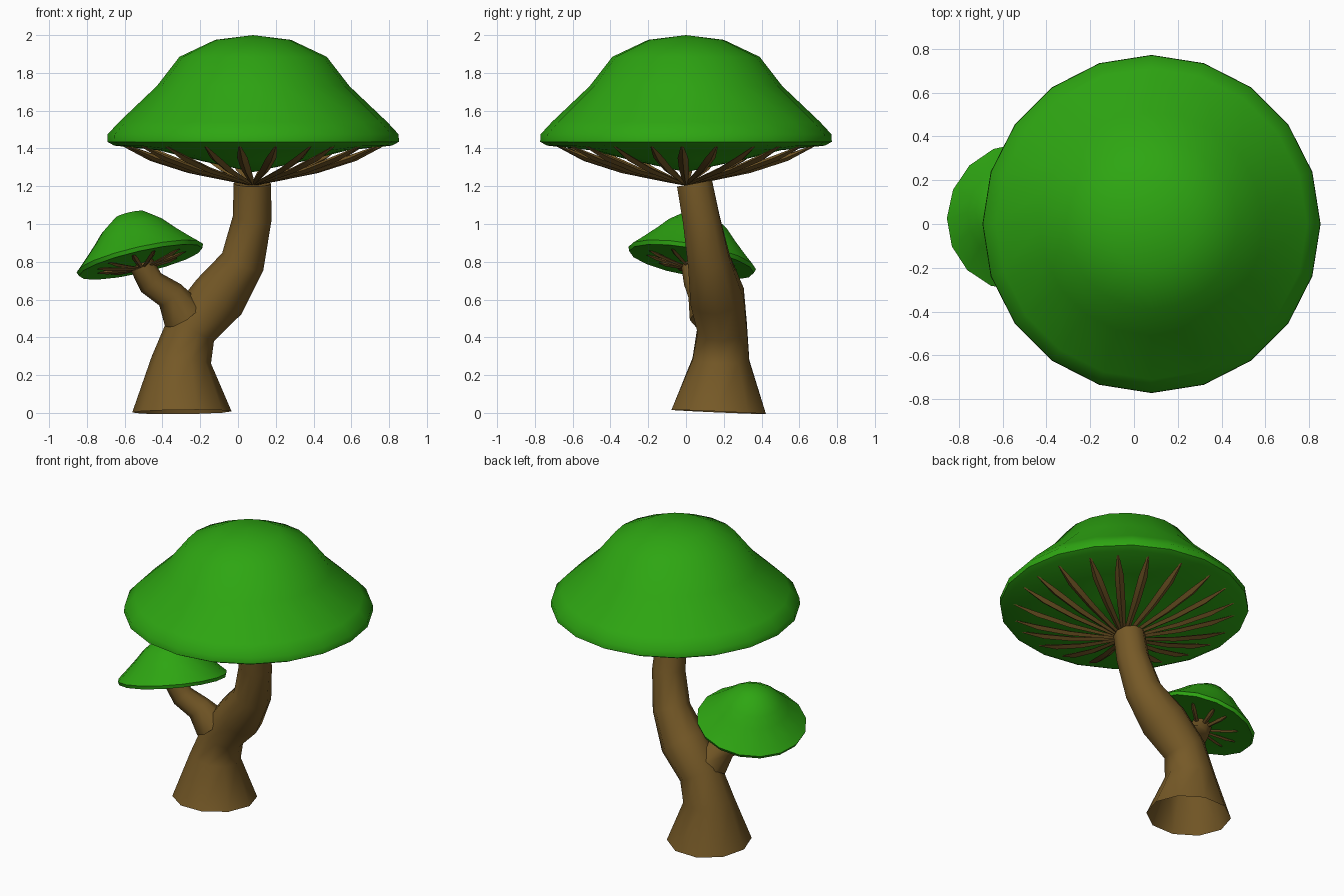
import bpy, bmesh, math, random
from mathutils import Vector, Matrix

if "Cube" in bpy.data.objects:
    bpy.data.objects.remove(bpy.data.objects["Cube"])

random.seed(4)

def material(name, color):
    m = bpy.data.materials.new(name)
    m.diffuse_color = color
    m.use_nodes = True
    m.node_tree.nodes["Principled BSDF"].inputs["Base Color"].default_value = m.diffuse_color
    return m

GREEN = material("cap_green", (0.027, 0.38, 0.006, 1))
BROWN = material("stem_brown", (0.18, 0.10, 0.02, 1))

def finish(bm, name, mat, matrix=Matrix(), angle=50):
    bmesh.ops.recalc_face_normals(bm, faces=bm.faces)
    me = bpy.data.meshes.new(name)
    bm.to_mesh(me)
    bm.free()
    me.transform(matrix)
    me.materials.append(mat)
    ob = bpy.data.objects.new(name, me)
    bpy.context.collection.objects.link(ob)
    bpy.ops.object.select_all(action='DESELECT')
    bpy.context.view_layer.objects.active = ob
    ob.select_set(True)
    bpy.ops.object.shade_smooth_by_angle(angle=math.radians(angle))
    return ob

def tube(bm, path, ref, sides, cap_start=True, flat=1.0):
    """Tapered tube along (point, radius) pairs; flat squashes the thickness."""
    pts = [Vector(p) for p, r in path]
    rings = []
    for i, (p, r) in enumerate(path):
        t = (pts[min(i + 1, len(pts) - 1)] - pts[max(i - 1, 0)]).normalized()
        a = Vector(ref).cross(t).normalized()
        b = t.cross(a)
        rings.append([bm.verts.new(pts[i] + r * (a * math.cos(k) + b * flat * math.sin(k)))
                      for k in (2 * math.pi * j / sides for j in range(sides))])
    for lo, hi in zip(rings, rings[1:]):
        for j in range(sides):
            n = (j + 1) % sides
            bm.faces.new((lo[j], lo[n], hi[n], hi[j]))
    bm.faces.new(rings[-1])
    if cap_start:
        bm.faces.new(rings[0])

def lathe(name, profile, sides, matrix):
    """Closed cap turned around z from an (r, z) profile."""
    bm = bmesh.new()
    vs = [bm.verts.new((r, 0, z)) for r, z in profile]
    es = [bm.edges.new(e) for e in zip(vs, vs[1:])]
    bmesh.ops.spin(bm, geom=vs + es, cent=(0, 0, 0), axis=(0, 0, 1),
                   angle=2 * math.pi, steps=sides, use_merge=True)
    bmesh.ops.remove_doubles(bm, verts=bm.verts, dist=0.0005)
    return finish(bm, name, GREEN, matrix)

def gills(name, count, profile, matrix):
    """Ring of arched ribs from (r, z, half width) points."""
    bm = bmesh.new()
    for i in range(count):
        a = 2 * math.pi * (i + random.uniform(-0.2, 0.2)) / count
        path = [((r * math.cos(a), r * math.sin(a), z), w) for r, z, w in profile]
        tube(bm, path, (0, 0, 1), 4, flat=0.6)
    return finish(bm, name, BROWN, matrix, 30)

# Main trunk, open at the foot
bm = bmesh.new()
tube(bm, [((-0.297, 0.173, 0.005), 0.263), ((-0.30, 0.185, 0.28), 0.158),
          ((-0.245, 0.192, 0.45), 0.137), ((-0.10, 0.165, 0.615), 0.15),
          ((0.025, 0.122, 0.80), 0.118), ((0.075, 0.08, 1.03), 0.103),
          ((0.076, 0.045, 1.215), 0.099)], (0, 1, 0), 10, cap_start=False)
finish(bm, "trunk", BROWN)

# Side branch
bm = bmesh.new()
tube(bm, [((-0.29, 0.13, 0.52), 0.115), ((-0.36, 0.09, 0.625), 0.08),
          ((-0.46, 0.06, 0.69), 0.072), ((-0.51, 0.04, 0.785), 0.066)], (0, 1, 0), 8)
finish(bm, "branch", BROWN)

# Large cap and its gills
big = Matrix.Translation((0.08, 0, 0))
lathe("large_cap", [(0, 2.0), (0.20, 1.975), (0.39, 1.885), (0.51, 1.73), (0.71, 1.54),
                    (0.77, 1.475), (0.772, 1.435), (0.735, 1.415), (0.5, 1.39),
                    (0.28, 1.335), (0, 1.275)], 20, big)
gills("large_gills", 22, [(0.02, 1.215, 0.015), (0.12, 1.235, 0.017), (0.34, 1.285, 0.026),
                          (0.54, 1.35, 0.028), (0.69, 1.415, 0.006)], big)

# Small tilted cap and its gills
tilt = Vector((0, 0, 1)).rotation_difference(Vector((-0.23, 0.18, 1))).to_matrix().to_4x4()
small = Matrix.Translation((-0.52, 0.033, 0.82)) @ tilt
lathe("small_cap", [(0, 0.248), (0.08, 0.238), (0.17, 0.172), (0.22, 0.118), (0.31, 0.03),
                    (0.343, 0.0), (0.335, -0.022), (0.2, -0.018), (0, -0.02)], 16, small)
gills("small_gills", 11, [(0.03, -0.055, 0.012), (0.10, -0.045, 0.014),
                          (0.19, -0.03, 0.016), (0.26, -0.012, 0.004)], small)
